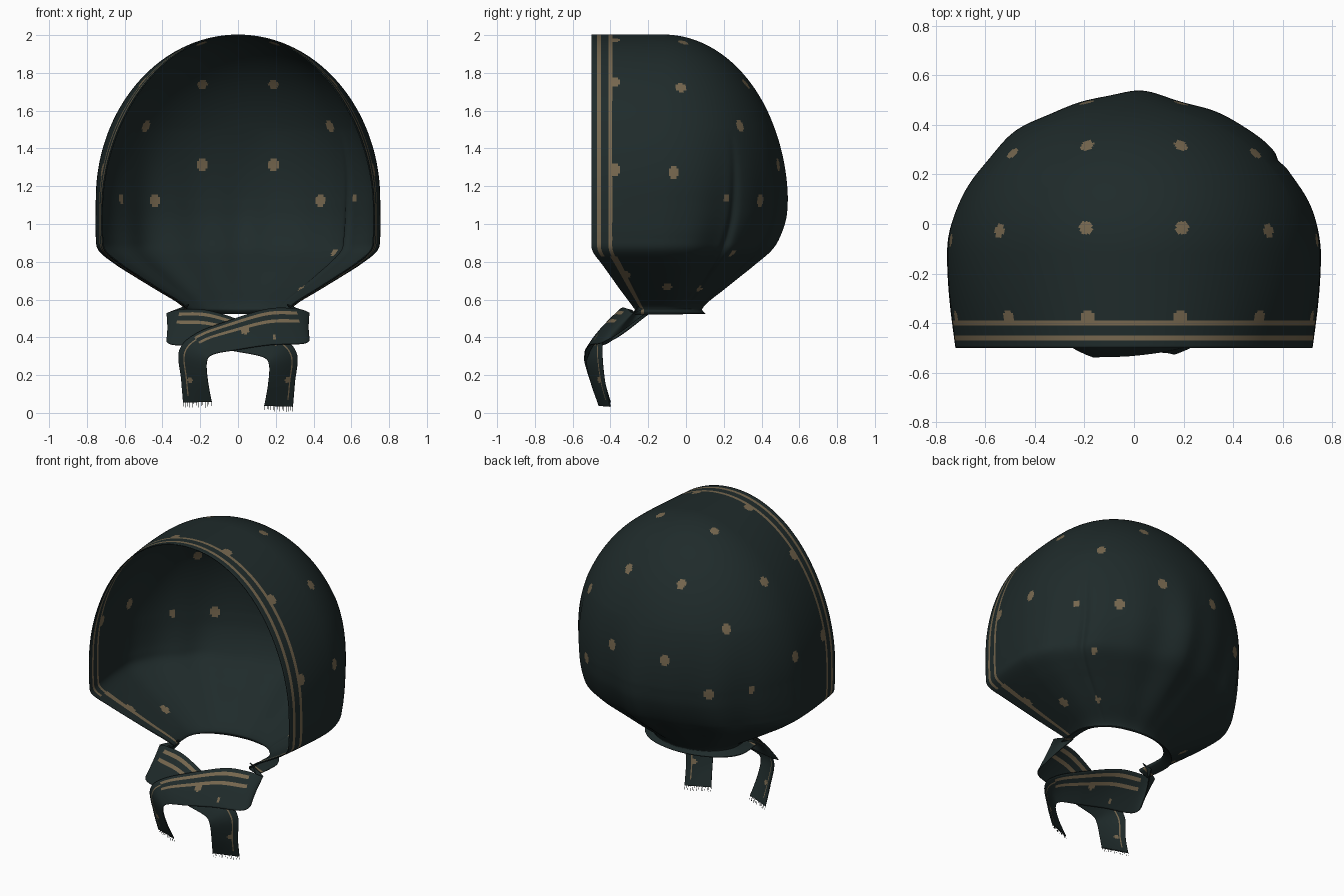
import bpy, math, random
from mathutils import Vector

if "Cube" in bpy.data.objects:
    bpy.data.objects.remove(bpy.data.objects["Cube"])

random.seed(3)


def material(name, rgb):
    m = bpy.data.materials.new(name)
    m.diffuse_color = (*rgb, 1)
    m.use_nodes = True
    m.node_tree.nodes["Principled BSDF"].inputs["Base Color"].default_value = m.diffuse_color
    return m


CLOTH = material("dark teal cloth", (0.0135, 0.0235, 0.0235))
TAN = material("tan print", (0.18, 0.135, 0.077))


def spline(pts, u):
    """Catmull-Rom value at u (0..1) through equally spaced stations."""
    n = len(pts) - 1
    i = min(int(u * n), n - 1)
    t = u * n - i
    p0, p1, p2, p3 = (pts[max(0, min(n, k))] for k in (i - 1, i, i + 1, i + 2))
    return [0.5 * (2 * b + (c - a) * t + (2 * a - 5 * b + 4 * c - d) * t * t
                   + (3 * b - a - 3 * c + d) * t ** 3)
            for a, b, c, d in zip(p0, p1, p2, p3)]


def sheet(name, rows, printed, dots):
    """Grid of points -> thin cloth; printed(row, col) marks stripes, dots are (x, y, z, radius)."""
    nr, nc = len(rows), len(rows[0])
    verts = [p for r in rows for p in r]
    faces = [(i * nc + j, i * nc + j + 1, (i + 1) * nc + j + 1, (i + 1) * nc + j)
             for i in range(nr - 1) for j in range(nc - 1)]
    me = bpy.data.meshes.new(name)
    me.from_pydata(verts, [], faces)
    me.materials.append(CLOTH)
    me.materials.append(TAN)
    mats = [int(printed(i, j)) for i in range(nr - 1) for j in range(nc - 1)]
    centres = [p.center.copy() for p in me.polygons]
    for x, y, z, radius in dots:
        c = Vector((x, y, z))
        near = min(centres, key=lambda q: (q - c).length_squared)
        for k, q in enumerate(centres):
            d = q - near
            if d.x * d.x + d.y * d.y + 0.65 * d.z * d.z < radius ** 2:
                mats[k] = 1
    me.polygons.foreach_set("material_index", mats)
    ob = bpy.data.objects.new(name, me)
    bpy.context.collection.objects.link(ob)
    # close the ridge line where both halves meet
    bpy.context.view_layer.objects.active = ob
    ob.select_set(True)
    bpy.ops.object.mode_set(mode='EDIT')
    bpy.ops.mesh.select_all(action='SELECT')
    bpy.ops.mesh.remove_doubles(threshold=0.0002)
    bpy.ops.object.mode_set(mode='OBJECT')
    bpy.ops.object.shade_smooth()
    ob.select_set(False)
    s = ob.modifiers.new("cloth thickness", 'SOLIDIFY')
    s.thickness = 0.006
    s.offset = 0
    return ob


# ---- hood: horizontal U-shaped slices from the crown down to the gathered neck
YC = -0.12
# z, half width, back y, front edge y
LOWER = [(1.13, .75, .53, -.50), (1.03, .752, .52, -.50), (0.93, .75, .485, -.50),
         (0.86, .735, .44, -.495), (0.79, .65, .36, -.445), (0.72, .54, .275, -.395),
         (0.65, .425, .19, -.345), (0.59, .325, .115, -.30), (0.555, .285, .085, -.275),
         (0.54, .30, .085, -.27), (0.525, .345, .10, -.27)]
N_TOP, N_LOW, N_SIDE, N_BACK = 100, 64, 38, 96


def hood_slice(z, w, back, front, narrow=0.045):
    half = []
    for k in range(N_SIDE):
        t = k / N_SIDE
        half.append((w * (1 - narrow + narrow * math.sin(t * math.pi / 2)),
                     front + (YC - front) * t, z))
    fade = max(0, min(1, (1.5 - z) / 0.6)) * max(0, min(1, (z - 0.5) / 0.25))
    power = 0.98 + 0.12 * fade
    left, right = list(half), list(half)
    for k in range(N_BACK + 1):
        t = k / N_BACK * math.pi / 2
        x = w * max(0, math.cos(t)) ** power
        y = (back - YC) * math.sin(t) ** power
        for side, sgn in ((left, -1), (right, 1)):
            a = sgn * (math.pi / 2 - t)
            # soft gathers plus one deep crease on the right
            f = 1 + fade * math.sin(t) * (0.02 * math.cos(9 * a) + 0.011 * math.sin(16 * a + .5)
                                          - 0.012 - 0.05 * math.exp(-((a - .93) / .035) ** 2))
            side.append((x * f, YC + y * f, z))
    return [(-x, y, z) for x, y, z in left] + right[-2::-1]


rows = []
for i in range(N_TOP):
    p = math.pi / 2 * (1 - i / N_TOP)
    c = math.cos(p)
    rows.append(hood_slice(1.13 + 0.87 * math.sin(p), 0.75 * c, YC + 0.65 * c, -0.5,
                           0.045 + 0.035 * math.sin(2 * p)))
for i in range(N_LOW + 1):
    rows.append(hood_slice(*spline(LOWER, i / N_LOW)))
NC = len(rows[0])


def border(i, j):
    k = min(j, NC - 2 - j)           # columns counted from the front edge
    low = i > N_TOP + N_LOW * 0.34
    return (k in (3, 4) and not low) or k in (9, 10) or (low and k in (8, 11))


half_dots = [(.19, -.02, 1.96), (.56, -.02, 1.73), (.75, -.06, 1.28), (.19, .32, 1.75),
             (.50, .30, 1.52), (.19, .50, 1.31), (.45, .40, 1.13),
             (.18, -.375, 1.97), (.51, -.375, 1.76), (.71, -.375, 1.29), (.46, -.10, .66),
             (.55, -.32, .73)]
hood_dots = [(s * x, y, z, .027) for x, y, z in half_dots for s in (-1, 1)]
hood_dots += [(-.64, .23, 1.13, .022), (.64, .23, 1.13, .016),
              (.51, .24, .85, .018), (.34, .07, .65, .018)]
sheet("headscarf_hood", rows, border, hood_dots)

# ---- two ties that cross in front and hang down (upper edge xyz, lower edge xyz)
TIE = [(.26, -.25, .575, .29, -.21, .53), (.375, -.28, .53, .36, -.36, .42),
       (.31, -.31, .55, .36, -.45, .37), (.16, -.345, .55, .17, -.505, .36),
       (-.04, -.40, .49, .00, -.53, .335), (-.22, -.45, .42, -.13, -.535, .31),
       (-.31, -.455, .33, -.165, -.535, .27), (-.30, -.435, .18, -.16, -.505, .17),
       (-.29, -.40, .055, -.14, -.46, .06)]
N_LEN, N_WID = 110, 22


def tie_print(i, j):
    if i < N_LEN * 0.64:
        return i > N_LEN * 0.25 and j in (2, 3, 7, 8)
    return j == 4 and i < N_LEN * 0.95


for side, sgn, dy, dz in (("right", 1, 0, 0), ("left", -1, 0.022, -0.022)):
    grid = []
    for i in range(N_LEN + 1):
        s = spline(TIE, i / N_LEN)
        drop = dz * i / N_LEN
        back = dy * min(1, 2 * (1 - i / N_LEN))   # back strand passes behind, tails level
        a, b = Vector(s[:3]), Vector(s[3:])
        row = []
        for j in range(N_WID + 1):
            t = j / N_WID
            q = a.lerp(b, t)
            bulge = 0.012 * math.sin(math.pi * t) * math.sin(math.pi * i / N_LEN)
            row.append((sgn * q.x, q.y + back - bulge, q.z + drop))
        grid.append(row)
    sheet("tie_" + side, grid, tie_print,
          [(-.25 * sgn, -.46 + dy, .18, .015), (.04 * sgn, -.47 + dy, .445, .02),
           (.20 * sgn, -.48 + dy, .40, .014)])

    # frayed threads along the tail end
    verts, faces = [], []
    for k in range(14):
        x, y, z = grid[-1][round(k * N_WID / 13)]
        length = random.uniform(0.018, 0.032)
        n = len(verts)
        verts += [(x - .0015, y, z + .003), (x + .0015, y, z + .003),
                  (x + .001, y + .006, z - length), (x - .001, y + .006, z - length)]
        faces.append((n, n + 1, n + 2, n + 3))
    me = bpy.data.meshes.new("fringe_" + side)
    me.from_pydata(verts, [], faces)
    me.materials.append(CLOTH)
    bpy.context.collection.objects.link(bpy.data.objects.new("fringe_" + side, me))
